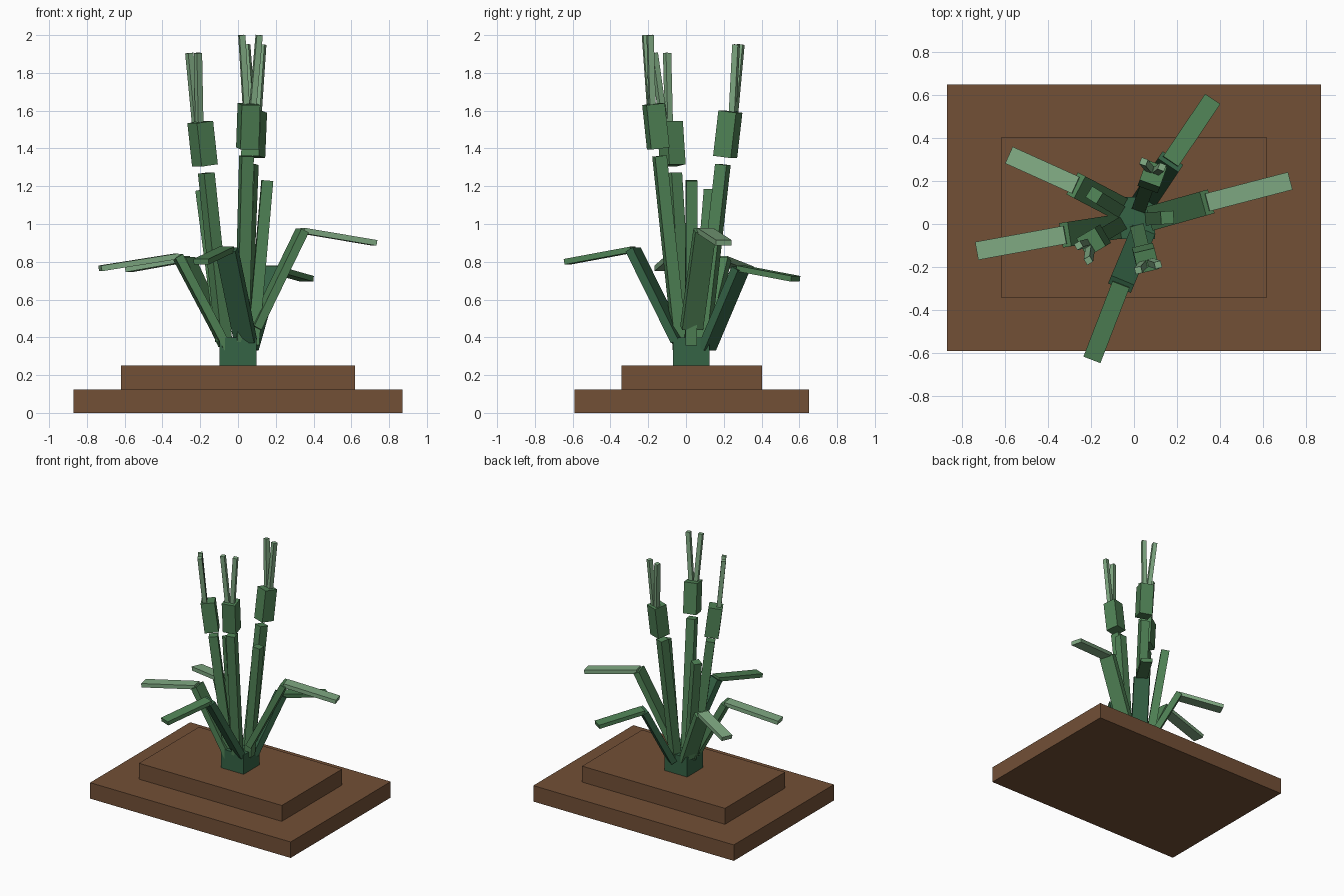
import bpy
from mathutils import Matrix, Vector

if "Cube" in bpy.data.objects:
    bpy.data.objects.remove(bpy.data.objects["Cube"], do_unlink=True)


def make_material(name, rgb):
    mat = bpy.data.materials.new(name)
    mat.use_nodes = True
    mat.diffuse_color = (*rgb, 1)
    bsdf = mat.node_tree.nodes["Principled BSDF"]
    bsdf.inputs["Base Color"].default_value = (*rgb, 1)
    bsdf.inputs["Roughness"].default_value = 0.9
    return mat


BROWN = make_material("soil brown", (0.17, 0.08, 0.037))
DARK = make_material("dark green", (0.036, 0.125, 0.06))
MID = make_material("mid green", (0.08, 0.225, 0.092))
LIGHT = make_material("light green", (0.215, 0.40, 0.225))


def box(name, matrix, mat):
    bpy.ops.mesh.primitive_cube_add(size=1)
    obj = bpy.context.object
    obj.name = name
    obj.data.transform(matrix)
    obj.data.materials.append(mat)
    return obj


def block(name, center, size, mat):
    return box(name, Matrix.Translation(center) @ Matrix.Diagonal((*size, 1)), mat)


def bar(name, start, end, width, thick, mat, lean=None):
    """Box from start to end; its width lies level, square to the lean."""
    start, end = Vector(start), Vector(end)
    along = end - start
    lean = lean or along
    side = Vector((-lean.y, lean.x, 0)).normalized()
    side = (side - along * side.dot(along) / along.length_squared).normalized()
    face = side.cross(along).normalized()
    frame = Matrix((side * width, face * thick, along)).transposed().to_4x4()
    return box(name, Matrix.Translation((start + end) / 2) @ frame, mat)


# Stepped ground and the central crown
block("ground_lower", (0, 0.03, 0.0625), (1.74, 1.24, 0.125), BROWN)
block("ground_upper", (0, 0.03, 0.1875), (1.24, 0.745, 0.125), BROWN)
block("crown", (0, 0.028, 0.325), (0.195, 0.195, 0.15), DARK)

# Bent leaves: root, bend, tip, stem colour, blade colour
LEAVES = {
    "left": ((0.09, 0.03, 0.45), (0.34, 0.10, 0.965), (0.725, 0.20, 0.9), MID, LIGHT),
    "back_left": ((0.05, 0.11, 0.34), (0.17, 0.29, 0.765), (0.365, 0.58, 0.71), DARK, MID),
    "back_right": ((-0.06, 0.07, 0.36), (-0.27, 0.18, 0.815), (-0.58, 0.32, 0.76), MID, LIGHT),
    "right": ((-0.06, -0.01, 0.34), (-0.32, -0.05, 0.83), (-0.73, -0.125, 0.765), MID, LIGHT),
    "front": ((0.04, -0.04, 0.38), (-0.06, -0.28, 0.865), (-0.195, -0.63, 0.8), DARK, MID),
}
for name, (root, bend, tip, stem_mat, blade_mat) in LEAVES.items():
    bar(f"leaf_stem_{name}", root, bend, 0.115, 0.045, stem_mat)
    bar(f"leaf_blade_{name}", bend, tip, 0.085, 0.03, blade_mat)

# Short bare shoots
bar("shoot_left", (0.08, 0.025, 0.36), (0.155, 0.03, 1.23), 0.06, 0.06, MID)
bar("shoot_right", (-0.08, 0.07, 0.38), (-0.185, 0.135, 1.18), 0.06, 0.06, MID)

# Tall stalks: root, stalk top, bulb bottom, bulb top, two bristle tips
STALKS = {
    "right": ((-0.075, -0.01, 0.38), (-0.168, -0.065, 1.27),
              (-0.175, -0.07, 1.31), (-0.2, -0.085, 1.54),
              ((-0.258, -0.10, 1.905), (-0.212, -0.17, 1.905))),
    "front": ((0.02, -0.035, 0.38), (0.045, -0.14, 1.36),
              (0.05, -0.147, 1.4), (0.058, -0.172, 1.635),
              ((0.02, -0.215, 2.0), (0.112, -0.19, 2.0))),
    "back": ((0.03, 0.09, 0.38), (0.068, 0.195, 1.315),
             (0.08, 0.207, 1.355), (0.09, 0.235, 1.595),
             ((0.045, 0.29, 1.95), (0.13, 0.265, 1.95))),
}
for name, (root, top, low, high, tips) in STALKS.items():
    bar(f"stalk_{name}", root, top, 0.065, 0.065, MID)
    lean = Vector(top) - Vector(root)
    bar(f"bulb_{name}", low, high, 0.1, 0.1, MID, lean)
    for i, tip in enumerate(tips):
        foot = Vector(high).lerp(Vector((tip[0], tip[1], high[2])), 0.4)
        bar(f"bristle_{name}_{i + 1}", foot, tip, 0.032, 0.032, LIGHT, lean)
